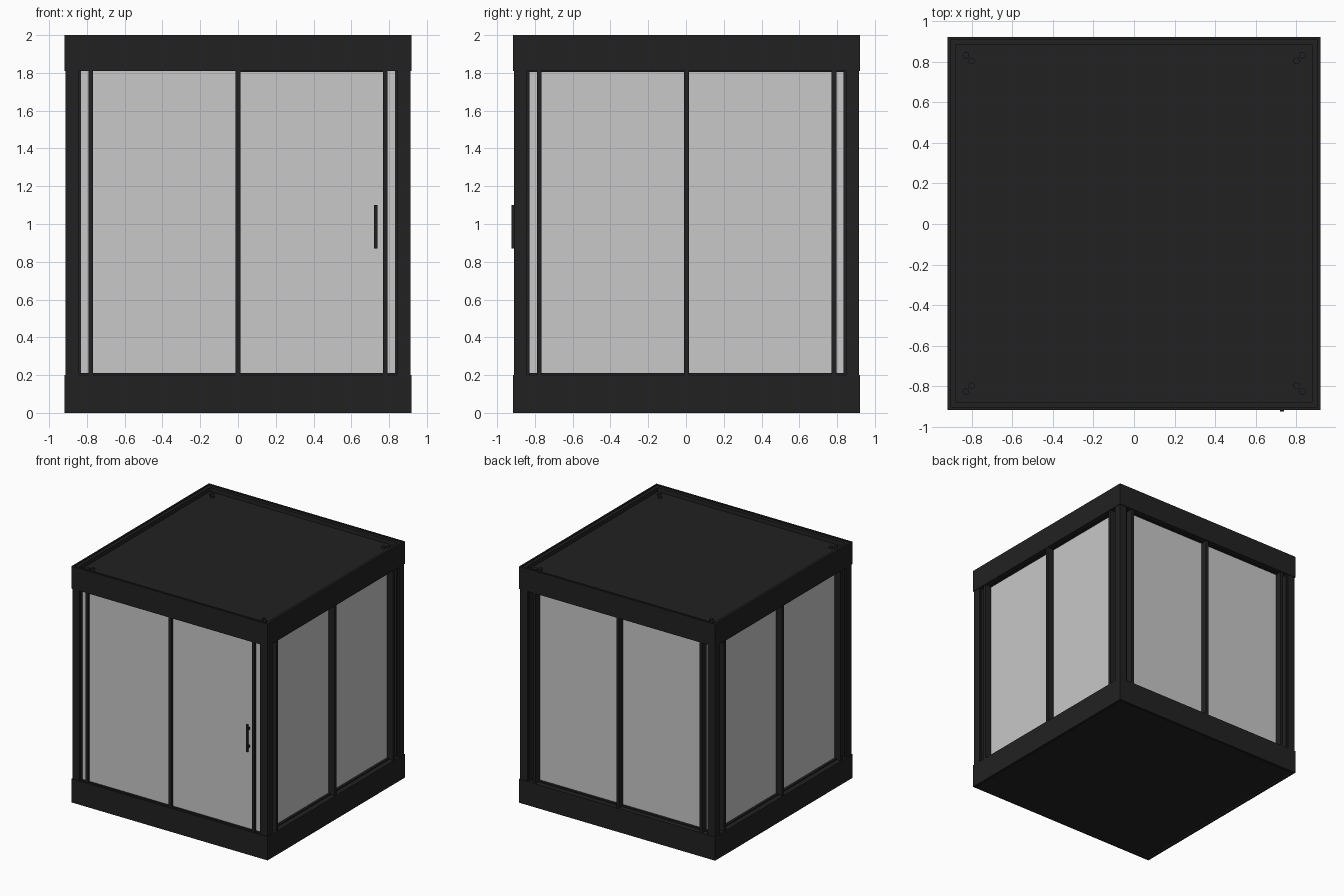
import bpy, bmesh, math
from mathutils import Matrix

if "Cube" in bpy.data.objects:
    bpy.data.objects.remove(bpy.data.objects["Cube"])


def material(name, v):
    m = bpy.data.materials.new(name)
    m.diffuse_color = (*v, 1)
    m.use_nodes = True
    m.node_tree.nodes["Principled BSDF"].inputs["Base Color"].default_value = m.diffuse_color
    return m


DARK = material("charcoal metal", (0.0155, 0.0155, 0.0155))
GLASS = material("pale grey glass", (0.57, 0.58, 0.57))
CY = 0.003           # body centre in y, the handle sticks out in front
H = 0.918            # half width of the body
Z0, Z1 = 0.20, 1.81  # wall opening


def finish(bm, name, mat):
    me = bpy.data.meshes.new(name)
    bm.to_mesh(me)
    bm.free()
    me.materials.append(mat)
    ob = bpy.data.objects.new(name, me)
    bpy.context.collection.objects.link(ob)
    return ob


def add_box(bm, lo, hi, rot=0):
    size = [b - a for a, b in zip(lo, hi)]
    mid = [(a + b) / 2 for a, b in zip(lo, hi)]
    bmesh.ops.create_cube(bm, size=1, matrix=Matrix.Translation((0, CY, 0)) @ Matrix.Rotation(rot, 4, 'Z')
                          @ Matrix.Translation(mid) @ Matrix.Diagonal((*size, 1)))


def boxes(name, mat, parts, rot=0):
    bm = bmesh.new()
    for lo, hi in parts:
        add_box(bm, lo, hi, rot)
    return finish(bm, name, mat)


def slab(name, z_lo, z_hi, recess_up, steps):
    """Square slab whose top or bottom face steps inward: (inset, depth) pairs."""
    bm = bmesh.new()
    add_box(bm, (-H, -H, z_lo), (H, H, z_hi))
    bm.normal_update()
    sign = 1 if recess_up else -1
    face = max(bm.faces, key=lambda f: f.normal.z * sign)
    for inset, depth in steps:
        if inset:
            bmesh.ops.inset_region(bm, faces=[face], thickness=inset, depth=0)
        if depth:
            bmesh.ops.inset_region(bm, faces=[face], thickness=0.0005, depth=-depth)
    return finish(bm, name, DARK)


# Base plinth with a shallow recess underneath, and roof with a sunken tray
slab("base", 0, Z0, False, [(0.03, 0.012)])
slab("roof", Z1, 2.0, True, [(0.02, 0.008), (0.035, 0.035)])

# Corner posts: solid core, with recessed channels on both inner sides
E = 0.913
for i in range(4):
    boxes("corner_post", DARK, [
        ((0.845, -E, Z0), (E, -0.845, Z1)),
        ((0.832, -0.90, Z0), (0.85, -0.85, Z1)),
        ((0.85, -0.85, Z0), (0.90, -0.832, Z1)),
    ], i * math.pi / 2)

# Right, back and left walls: deep mullions, rails and recessed glass
for name, i in (("right", 1), ("back", 2), ("left", 3)):
    a = i * math.pi / 2
    boxes(name + "_mullions", DARK,
          [((x - 0.0125, -0.912, Z0), (x + 0.0125, -0.83, Z1)) for x in (-0.78, 0, 0.78)], a)
    boxes(name + "_rails", DARK, [
        ((-0.845, -0.875, Z0), (0.845, -0.83, 0.21)),
        ((-0.845, -0.875, Z1 - 0.004), (0.845, -0.83, Z1 + 0.002)),
    ], a)
    boxes(name + "_glass", GLASS, [((-0.84, -0.855, Z0), (0.84, -0.843, Z1))], a)

# Front wall: nearly flush glass with slim mullions and a sliding door
boxes("front_mullions", DARK,
      [((x - 0.0125, -0.913, Z0), (x + 0.0125, -0.87, Z1)) for x in (-0.78, 0, 0.78)])
boxes("front_rails", DARK, [
    ((-0.845, -0.908, Z0), (0.845, -0.87, 0.21)),
    ((0, -0.908, Z1 - 0.006), (0.78, -0.87, Z1 + 0.002)),
])
boxes("front_glass", GLASS, [((-0.84, -0.893, Z0), (0.84, -0.881, Z1))])

# Door handle bar on two standoffs
boxes("door_handle", DARK, [
    ((0.719, -0.926, 0.87), (0.738, -0.914, 1.10)),
    ((0.722, -0.918, 0.90), (0.735, -0.885, 0.92)),
    ((0.722, -0.918, 1.05), (0.735, -0.885, 1.07)),
])

# Pairs of small bolts in the roof tray corners
bm = bmesh.new()
for sx in (-1, 1):
    for sy in (-1, 1):
        for d in (0.80, 0.828):
            bmesh.ops.create_cone(bm, cap_ends=True, segments=16, radius1=0.016, radius2=0.016, depth=0.02,
                                  matrix=Matrix.Translation((sx * d, sy * d + CY, 1.963)))
finish(bm, "roof_bolts", DARK)
